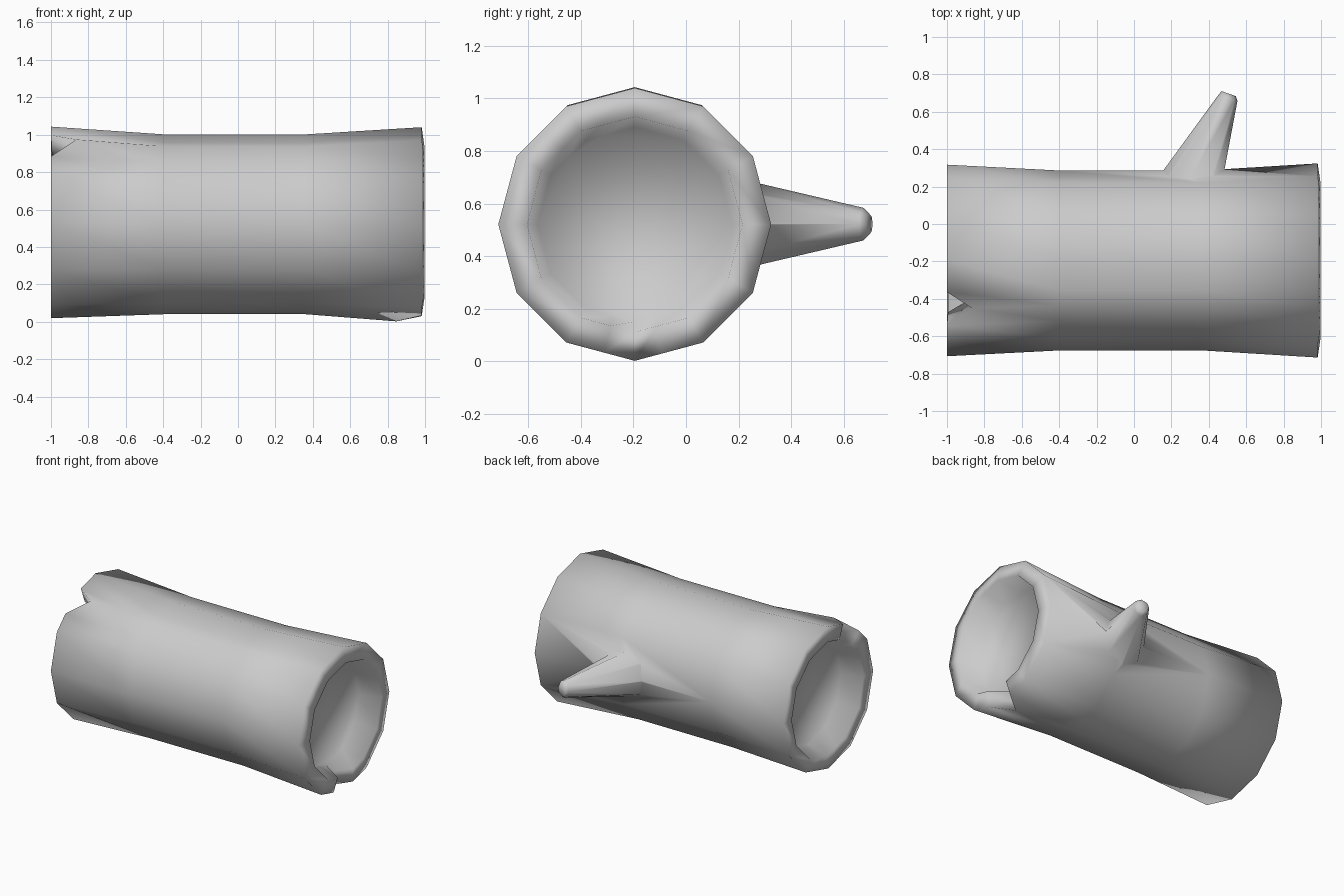
import bpy, bmesh
from math import sin, cos, pi
from mathutils import Vector

if "Cube" in bpy.data.objects:
    bpy.data.objects.remove(bpy.data.objects["Cube"])

CY, CZ = -0.195, 0.521


def finish(bm, name):
    bmesh.ops.recalc_face_normals(bm, faces=bm.faces)
    me = bpy.data.meshes.new(name)
    bm.to_mesh(me)
    bm.free()
    ob = bpy.data.objects.new(name, me)
    bpy.context.collection.objects.link(ob)
    for p in me.polygons:
        p.use_smooth = True
    return ob


def loft(bm, rings):
    loops = [[bm.verts.new(p) for p in r] for r in rings]
    for a, b in zip(loops, loops[1:]):
        n = len(a)
        for i in range(n):
            bm.faces.new((a[i], a[(i + 1) % n], b[(i + 1) % n], b[i]))
    bm.faces.new(loops[0])
    bm.faces.new(loops[-1])


# spoke positions: 12 sides plus the mouth corners of the two split notches
NOTCH = {4: -1, 9: 1}          # spoke number -> end of the log
SPOKES = sorted([float(i) for i in range(12)] + [3.66, 4.48, 8.55, 9.4])


def ring(x, r, end=0, dz=0.0):
    pts = []
    for s in SPOKES:
        k, f = int(s), s - int(s)
        a, b = k * pi / 6, (k + 1) * pi / 6
        y = r * (cos(a) * (1 - f) + cos(b) * f)
        z = r * (sin(a) * (1 - f) + sin(b) * f)
        cut = 0.135 * end if f == 0 and end and NOTCH.get(k) == end else 0
        pts.append(Vector((x - cut, CY + y, CZ + z + dz)))
    return pts


# hollow log: shallow cavity at each end, thick rim, slightly waisted outside
log = bmesh.new()
loft(log, [
    ring(-0.84, 0.37), ring(-0.995, 0.41, -1), ring(-1.0, 0.512, -1, 0.01),
    ring(-0.40, 0.481), ring(0.35, 0.48),
    ring(0.982, 0.519, 1), ring(0.998, 0.41, 1), ring(0.84, 0.37)])
log_ob = finish(log, "hollow_log")

# broken branch stub on the back, rooted inside the solid log
stub = bmesh.new()
rings = []
for x, y, rx, rz, tilt in [(0.257, 0.150, 0.200, 0.185, 0.0),
                           (0.503, 0.675, 0.050, 0.062, -0.35),
                           (0.506, 0.697, 0.038, 0.040, -0.35)]:
    rings.append([Vector((x + rx * cos(t), y + rx * cos(t) * tilt, 0.522 + rz * sin(t)))
                  for t in [i * pi / 4 for i in range(8)]])
loft(stub, rings)
stub_ob = finish(stub, "branch_stub")
stub_ob.hide_render = True

# grow the stub out of the log so the surface is continuous
mod = log_ob.modifiers.new("join_branch", "BOOLEAN")
mod.operation = 'UNION'
mod.solver = 'EXACT'
mod.object = stub_ob
bpy.context.view_layer.objects.active = log_ob
bpy.ops.object.modifier_apply(modifier=mod.name)
bpy.data.objects.remove(stub_ob)
